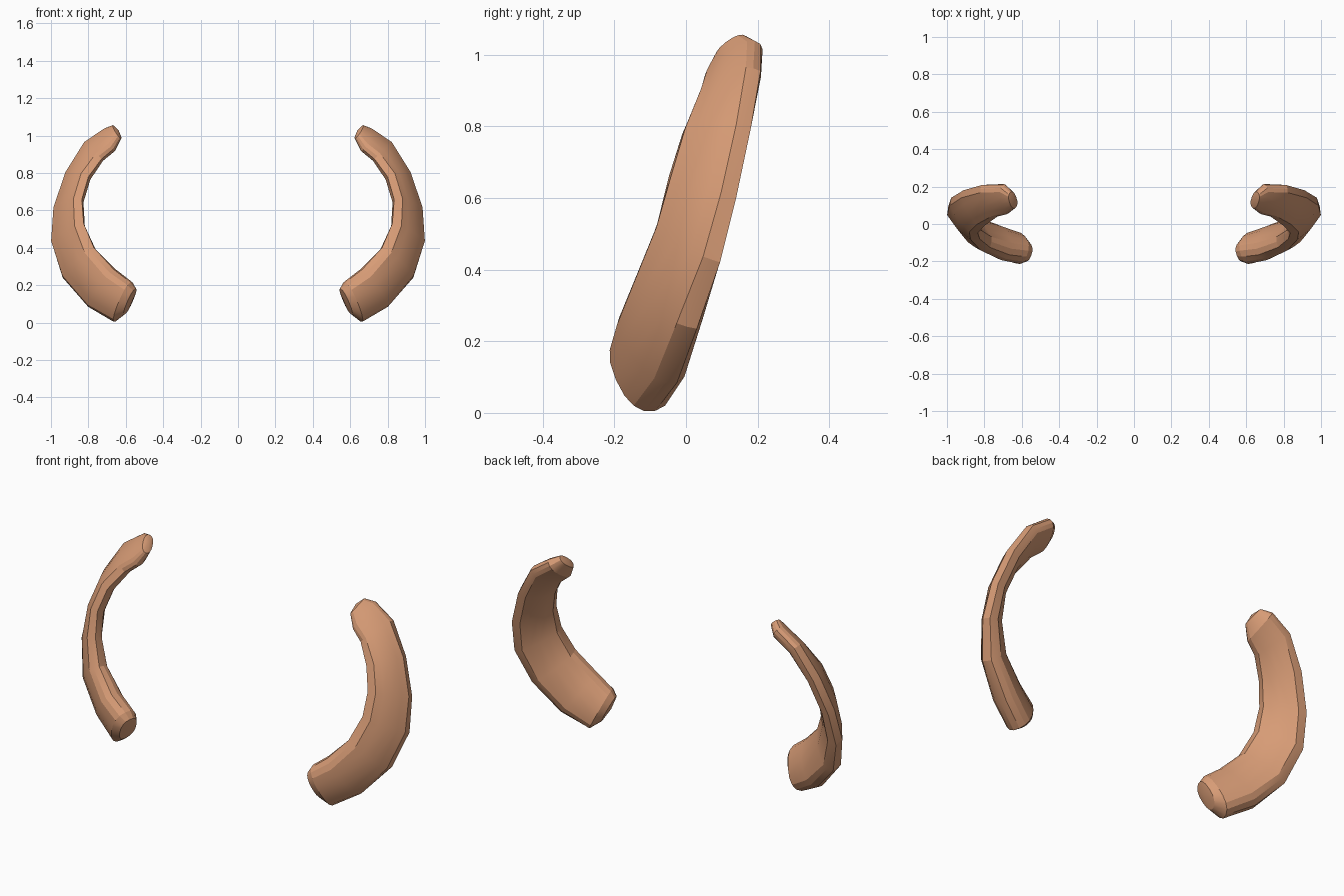
import bpy, bmesh, math
from mathutils import Vector

if "Cube" in bpy.data.objects:
    bpy.data.objects.remove(bpy.data.objects["Cube"])

SIDES = 16

# Cross-sections from bottom to top:
# inner-front edge, outer-back edge, half thickness, ridge depth
SECTIONS = [
    ((0.550, -0.170, 0.180), (0.605, -0.120, 0.045), 0.052, 0.00),
    ((0.575, -0.175, 0.215), (0.655, -0.085, 0.006), 0.075, 0.00),
    ((0.665, -0.165, 0.285), (0.790, -0.025, 0.085), 0.075, 0.02),
    ((0.770, -0.125, 0.400), (0.930, 0.030, 0.235), 0.063, 0.05),
    ((0.825, -0.080, 0.530), (0.993, 0.095, 0.420), 0.050, 0.08),
    ((0.835, -0.048, 0.660), (0.978, 0.140, 0.600), 0.045, 0.08),
    ((0.800, -0.010, 0.780), (0.912, 0.180, 0.790), 0.045, 0.08),
    ((0.730, 0.040, 0.875), (0.815, 0.208, 0.955), 0.045, 0.05),
    ((0.670, 0.058, 0.925), (0.705, 0.208, 1.030), 0.043, 0.00),
    ((0.632, 0.088, 0.990), (0.662, 0.168, 1.052), 0.028, 0.00),
]

tan = bpy.data.materials.new("warm tan")
tan.diffuse_color = (0.68, 0.33, 0.18, 1.0)
tan.use_nodes = True
tan.node_tree.nodes["Principled BSDF"].inputs["Base Color"].default_value = tan.diffuse_color


def soft(v):
    """Slightly squared ellipse coordinate."""
    return math.copysign(abs(v) ** 0.85, v)


def curved_arm(name, side):
    centres = [(Vector(a) + Vector(b)) / 2 for a, b, _, _ in SECTIONS]
    bm = bmesh.new()
    rings = []
    for i, (a, b, thick, ridge) in enumerate(SECTIONS):
        wide = (Vector(b) - Vector(a)) / 2
        along = centres[min(i + 1, len(centres) - 1)] - centres[max(i - 1, 0)]
        thin = along.cross(wide).normalized() * thick
        ring = []
        for k in range(SIDES):
            t = 2 * math.pi * k / SIDES
            r = 1 - ridge * (k % 2)      # shallow lengthwise grooves
            p = centres[i] + wide * soft(math.cos(t)) * r + thin * soft(math.sin(t)) * r
            ring.append(bm.verts.new((p.x * side, p.y, p.z)))
        rings.append(ring)
    for r0, r1 in zip(rings, rings[1:]):
        for k in range(SIDES):
            n = (k + 1) % SIDES
            bm.faces.new((r0[k], r0[n], r1[n], r1[k]))
    # Rounded ends
    for ring, i, j in ((rings[0], 0, 1), (rings[-1], -1, -2)):
        tip = centres[i] + (centres[i] - centres[j]).normalized() * 0.012
        pole = bm.verts.new((tip.x * side, tip.y, tip.z))
        for k in range(SIDES):
            bm.faces.new((ring[k], ring[(k + 1) % SIDES], pole))
    bmesh.ops.recalc_face_normals(bm, faces=bm.faces)
    mesh = bpy.data.meshes.new(name)
    bm.to_mesh(mesh)
    bm.free()
    mesh.materials.append(tan)
    obj = bpy.data.objects.new(name, mesh)
    bpy.context.collection.objects.link(obj)
    bpy.ops.object.select_all(action='DESELECT')
    obj.select_set(True)
    bpy.context.view_layer.objects.active = obj
    bpy.ops.object.shade_smooth_by_angle(angle=math.radians(20))


# Mirrored pair
curved_arm("right_curved_arm", 1)
curved_arm("left_curved_arm", -1)
